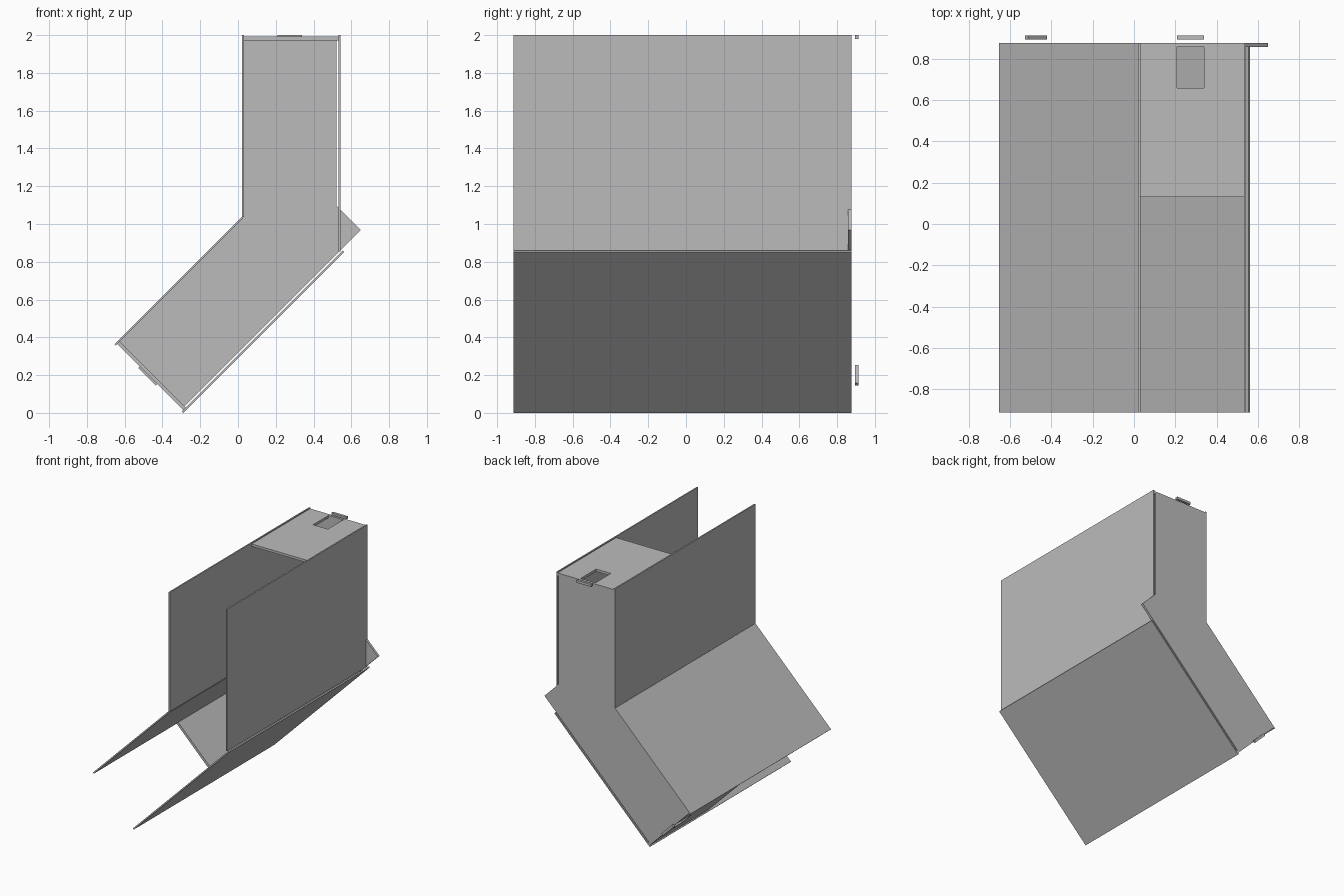
import bpy, bmesh
from math import sqrt
from mathutils import Vector

cube = bpy.data.objects.get("Cube")
if cube:
    bpy.data.objects.remove(cube, do_unlink=True)

GREY = (0.5, 0.5, 0.5, 1)
mat = bpy.data.materials.new("plain grey")
mat.use_nodes = True
mat.diffuse_color = GREY
mat.node_tree.nodes["Principled BSDF"].inputs["Base Color"].default_value = GREY

FRONT, BACK = -0.914, 0.877     # depth of the channel
SHEET = 0.011                   # side wall thickness
PLATE = 0.02                    # back and end plate thickness
INNER = BACK - PLATE


def upright(across, along):
    """Section of the vertical arm."""
    return across, along


def slanted(across, along):
    """Section of the arm leaning at 45 degrees."""
    return (along + across) / sqrt(2), (along - across) / sqrt(2)


def finish(name, bm):
    bmesh.ops.recalc_face_normals(bm, faces=bm.faces)
    mesh = bpy.data.meshes.new(name)
    bm.to_mesh(mesh)
    bm.free()
    mesh.materials.append(mat)
    obj = bpy.data.objects.new(name, mesh)
    bpy.context.collection.objects.link(obj)


def extrude(bm, faces, offset):
    geo = bmesh.ops.extrude_face_region(bm, geom=faces)["geom"]
    verts = [g for g in geo if isinstance(g, bmesh.types.BMVert)]
    bmesh.ops.translate(bm, verts=verts, vec=offset)


def prism(name, outline, y0, y1):
    """Extrude an x-z outline along y."""
    bm = bmesh.new()
    face = bm.faces.new([bm.verts.new((x, y0, z)) for x, z in outline])
    extrude(bm, [face], Vector((0, y1 - y0, 0)))
    finish(name, bm)


def bar(name, arm, a0, a1, l0, l1, y0, y1):
    corners = ((a0, l0), (a1, l0), (a1, l1), (a0, l1))
    prism(name, [arm(*c) for c in corners], y0, y1)


def slotted_plate(name, arm, cuts, ys, level):
    """End plate made as a grid with its middle cell left open."""
    bm = bmesh.new()
    grid = []
    for a in cuts:
        x, z = arm(a, level)
        grid.append([bm.verts.new((x, y, z)) for y in ys])
    faces = []
    for i in range(3):
        for j in range(3):
            if (i, j) != (1, 1):
                faces.append(bm.faces.new((grid[i][j], grid[i + 1][j],
                                           grid[i + 1][j + 1], grid[i][j + 1])))
    dx, dz = arm(0, PLATE)
    extrude(bm, faces, Vector((dx, 0, dz)))
    finish(name, bm)


# Side walls of both arms
bar("upper_right_wall", upright, 0.02, 0.02 + SHEET, 1.038, 2, FRONT, BACK)
bar("upper_left_wall", upright, 0.532, 0.543, 0.855, 2, FRONT, BACK)
bar("lower_right_wall", slanted, -0.72, -0.72 + SHEET, -0.205, 0.748, FRONT, BACK)
bar("lower_left_wall", slanted, -0.216, -0.205, -0.205, 1.0, FRONT, BACK)

# Bent back plate, with the slanted arm's corner sticking out
prism("back_plate", [
    (0.02, 1.99), (0.02, 1.038), slanted(-0.72, -0.195), slanted(-0.226, -0.195),
    slanted(-0.226, 1.145), (0.522, 1.097), (0.522, 1.99)], INNER, BACK)

# End plates with a slot, and the catch behind each slot
slots = (0.13, 0.66, INNER, BACK)
slotted_plate("top_plate", upright, (0.02, 0.208, 0.34, 0.532), slots, 1.972)
slotted_plate("bottom_plate", slanted, (-0.72, -0.542, -0.41, -0.216), slots, -0.195)
bar("top_catch", upright, 0.208, 0.34, 1.98, 2, 0.894, 0.914)
bar("bottom_catch", slanted, -0.542, -0.41, -0.205, -0.185, 0.894, 0.914)
